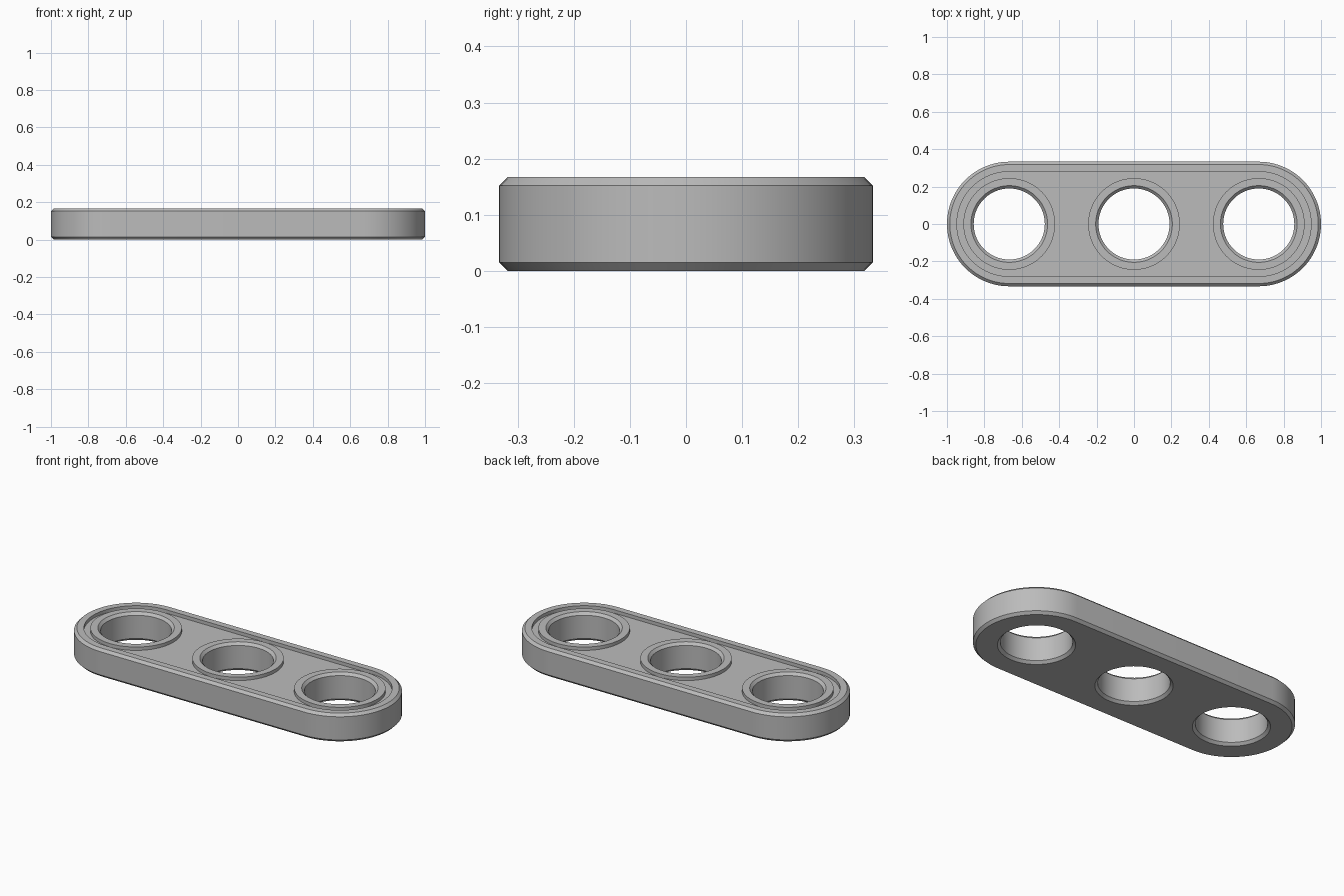
import bpy, bmesh, math

if "Cube" in bpy.data.objects:
    bpy.data.objects.remove(bpy.data.objects["Cube"], do_unlink=True)

SPACING = 0.667      # distance between hole centres
HEIGHT = 0.167
CHAMFER = 0.015
RADIUS = 0.333
HOLE = 0.19
FLOOR = HEIGHT - 0.02

grey = bpy.data.materials.new("grey_plastic")
grey.use_nodes = True
colour = (0.5, 0.5, 0.5, 1)
grey.diffuse_color = colour
grey.node_tree.nodes["Principled BSDF"].inputs["Base Color"].default_value = colour


def outline(radius, half_length, centre, steps=48):
    """Round-ended outline; a plain circle when half_length is zero."""
    points = []
    for side in (1, -1):
        for i in range(steps + 1):
            if half_length == 0 and i == steps:
                continue
            a = -side * math.pi / 2 + math.pi * i / steps
            if side < 0:
                a = math.pi / 2 + math.pi * i / steps
            points.append((centre + side * half_length + radius * math.cos(a),
                           radius * math.sin(a)))
    return points


def loft(bm, profile, half_length=0, centre=0):
    """Closed solid through (radius, z) outlines, capped at both ends."""
    rings = [[bm.verts.new((x, y, z)) for x, y in outline(r, half_length, centre)]
             for r, z in profile]
    n = len(rings[0])
    for low, high in zip(rings, rings[1:]):
        for i in range(n):
            j = (i + 1) % n
            bm.faces.new((low[i], low[j], high[j], high[i]))
    bm.faces.new(rings[0][::-1])
    bm.faces.new(rings[-1])


def make(name, profile, half_length=0, centres=(0,)):
    bm = bmesh.new()
    for c in centres:
        loft(bm, profile, half_length, c)
    bmesh.ops.recalc_face_normals(bm, faces=bm.faces)
    mesh = bpy.data.meshes.new(name)
    bm.to_mesh(mesh)
    bm.free()
    mesh.materials.append(grey)
    obj = bpy.data.objects.new(name, mesh)
    bpy.context.collection.objects.link(obj)
    return obj


holes = (-SPACING, 0, SPACING)

# Bar with chamfered edges and a recessed top inside a raised rim
bar = make("link_bar", [
    (RADIUS - CHAMFER, 0), (RADIUS, CHAMFER),
    (RADIUS, HEIGHT - CHAMFER), (RADIUS - CHAMFER, HEIGHT),
    (0.28, HEIGHT), (0.28, FLOOR)], half_length=SPACING)

# Raised collars around the holes
collars = make("hole_collars", [(0.245, 0.08), (0.245, HEIGHT)], centres=holes)

# Hole cutters that flare at both ends, leaving chamfered openings
flare = HOLE + 2 * CHAMFER
cutters = make("hole_cutters", [
    (flare, -CHAMFER), (HOLE, CHAMFER),
    (HOLE, HEIGHT - CHAMFER), (flare, HEIGHT + CHAMFER)], centres=holes)

for tool, operation in ((collars, 'UNION'), (cutters, 'DIFFERENCE')):
    tool.hide_render = True
    mod = bar.modifiers.new(tool.name, 'BOOLEAN')
    mod.operation = operation
    mod.solver = 'EXACT'
    mod.object = tool

# Bake the cuts into the bar and drop the helpers
bpy.context.view_layer.update()
graph = bpy.context.evaluated_depsgraph_get()
baked = bpy.data.meshes.new_from_object(bar.evaluated_get(graph))
bar.modifiers.clear()
bar.data = baked
for tool in (collars, cutters):
    bpy.data.objects.remove(tool, do_unlink=True)

bpy.ops.object.select_all(action='DESELECT')
bar.select_set(True)
bpy.context.view_layer.objects.active = bar
bpy.ops.object.shade_smooth_by_angle(angle=math.radians(30))
